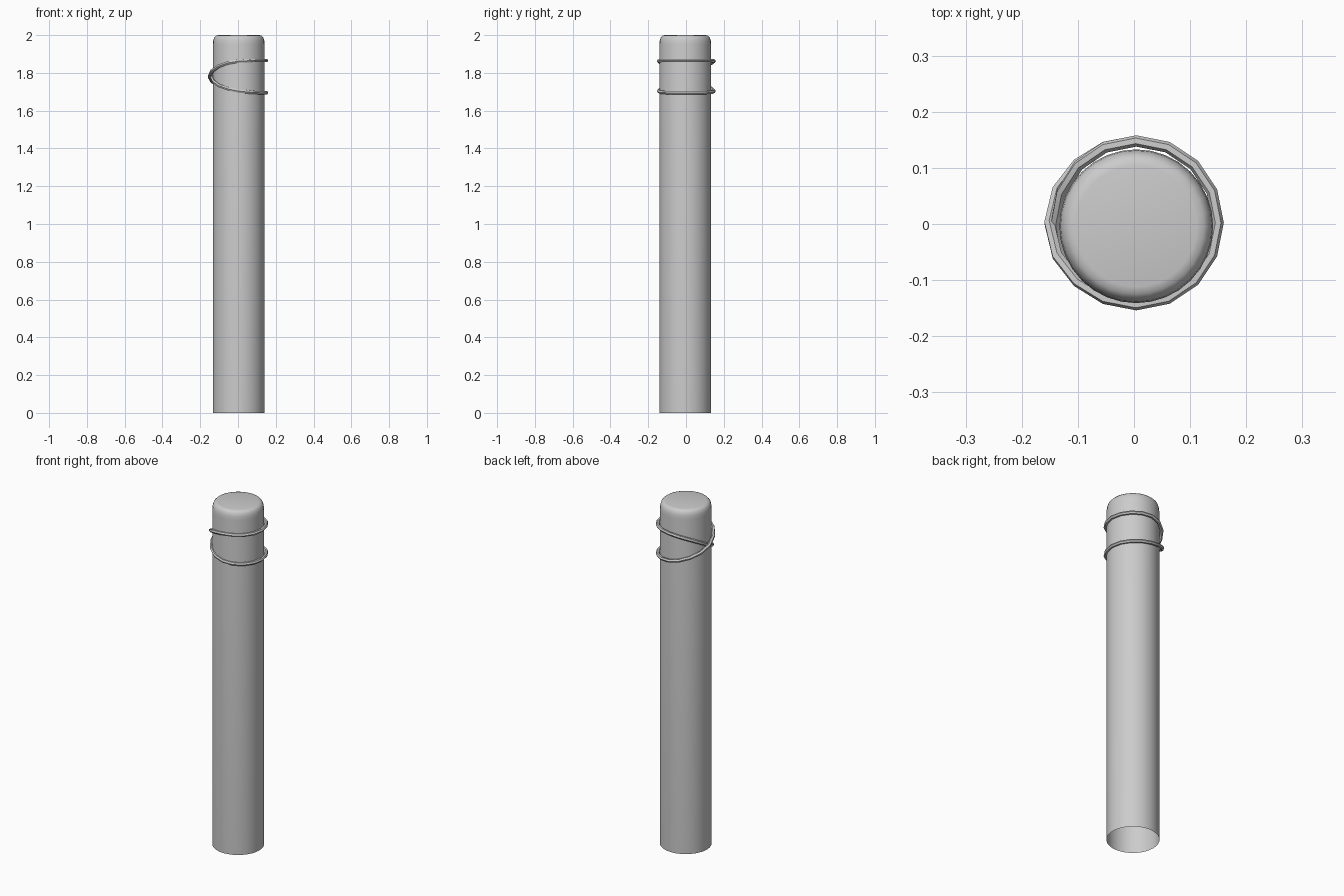
import bpy, bmesh
from math import sin, cos, pi, copysign

cube = bpy.data.objects.get("Cube")
if cube:
    bpy.data.objects.remove(cube)


def make_material(name, value):
    mat = bpy.data.materials.new(name)
    mat.use_nodes = True
    colour = (value, value, value, 1)
    mat.diffuse_color = colour
    mat.node_tree.nodes["Principled BSDF"].inputs["Base Color"].default_value = colour
    return mat


grey = make_material("plain grey", 0.6)

# Post: lathed profile with a rounded top rim and an open foot
SIDES = 32
CX, CY = 0.004, -0.004
profile = [(0.137, 0), (0.137, 1.95), (0.135, 1.972), (0.13, 1.988), (0.121, 1.997), (0.108, 2)]
bm = bmesh.new()
rings = [[bm.verts.new((CX + r * cos(2 * pi * i / SIDES), CY + r * sin(2 * pi * i / SIDES), z))
          for i in range(SIDES)] for r, z in profile]
for low, high in zip(rings, rings[1:]):
    for i in range(SIDES):
        j = (i + 1) % SIDES
        bm.faces.new((low[i], low[j], high[j], high[i]))
bm.faces.new(rings[-1])
mesh = bpy.data.meshes.new("post")
bm.to_mesh(mesh)
bm.free()
post = bpy.data.objects.new("post", mesh)
mesh.materials.append(grey)
bpy.context.collection.objects.link(post)

# Wire: one closed loop going twice round the post and crossing itself at -x
STEPS = 32
curve = bpy.data.curves.new("wire_loop", "CURVE")
curve.dimensions = "3D"
curve.bevel_depth = 0.01
curve.bevel_resolution = 1
path = curve.splines.new("POLY")
path.points.add(STEPS - 1)
path.use_cyclic_u = True
for i, point in enumerate(path.points):
    a = 4 * pi * i / STEPS
    c = cos(a / 2)
    fullness = 1.2 if c > 0 else 1.0
    rise = copysign(sin(pi / 2 * min(1, abs(c) * fullness)), c)
    # the returning strand passes outside the first one at the crossing
    outward = 0.009 * max(0, -cos(a)) ** 4 * (1 if a > 2 * pi else -0.3)
    r = 0.146 + outward
    point.co = (CX + r * cos(a), 0.002 + r * sin(a), 1.78 + 0.085 * rise, 1)
wire = bpy.data.objects.new("wire_loop", curve)
curve.materials.append(grey)
bpy.context.collection.objects.link(wire)

# Convert the wire to a mesh and smooth both parts
bpy.ops.object.select_all(action="DESELECT")
wire.select_set(True)
bpy.context.view_layer.objects.active = wire
bpy.ops.object.convert(target="MESH")
post.select_set(True)
bpy.ops.object.shade_smooth_by_angle(angle=pi / 4)
